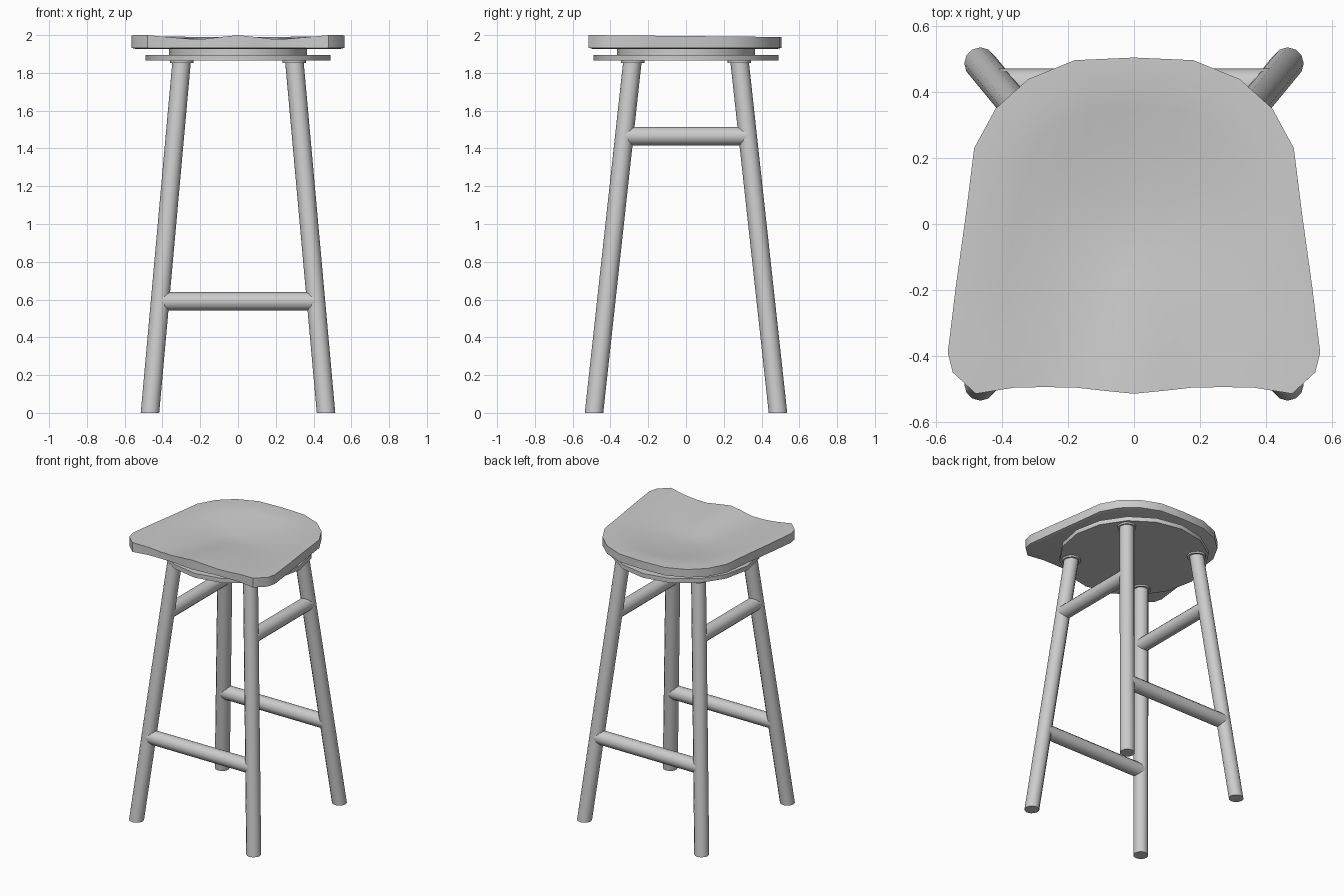
import bpy, bmesh, math
from mathutils import Vector

if "Cube" in bpy.data.objects:
    bpy.data.objects.remove(bpy.data.objects["Cube"])


def finish(bm, name, mirror=(), angle=35):
    bmesh.ops.recalc_face_normals(bm, faces=bm.faces)
    me = bpy.data.meshes.new(name)
    bm.to_mesh(me)
    bm.free()
    ob = bpy.data.objects.new(name, me)
    bpy.context.collection.objects.link(ob)
    if mirror:
        mod = ob.modifiers.new("mirror", 'MIRROR')
        mod.use_axis = ['x' in mirror, 'y' in mirror, False]
        mod.use_mirror_merge = False
    bpy.ops.object.select_all(action='DESELECT')
    ob.select_set(True)
    bpy.context.view_layer.objects.active = ob
    bpy.ops.object.shade_smooth_by_angle(angle=math.radians(angle))
    return ob


def rod(name, a, b, r, cut_axis, sides=12, mirror=()):
    """Round rod from a to b with both ends cut square to cut_axis."""
    bm = bmesh.new()
    u, v = {'x': ((0, 1, 0), (0, 0, 1)), 'y': ((1, 0, 0), (0, 0, 1)),
            'z': ((1, 0, 0), (0, 1, 0))}[cut_axis]
    angles = [2 * math.pi * i / sides for i in range(sides)]
    rings = [[bm.verts.new(Vector(p) + r * (math.cos(t) * Vector(u) + math.sin(t) * Vector(v)))
              for t in angles] for p in (a, b)]
    for i in range(sides):
        j = (i + 1) % sides
        bm.faces.new((rings[0][i], rings[0][j], rings[1][j], rings[1][i]))
    for ring in rings:
        bm.faces.new(ring)
    return finish(bm, name, mirror)


def seat_height(x, y):
    """Level rim around the back and sides, scooped inside, raised front middle."""
    r2 = (x / 0.455) ** 2 + (max(0, y + 0.1) / 0.53) ** 2
    front = min(1, max(0, -y / 0.5))
    scoop = max(0, 1 - r2) * (0.05 - 0.02 * front)
    ridge = 1 - front ** 1.5 * math.exp(-(x / 0.14) ** 2)
    return 2.0 - 0.01 * (y + 0.5) - scoop * ridge


# seat: half outline mirrored, then shrinking rings dished by seat_height
half = [(0.09, -0.506), (0.18, -0.496), (0.27, -0.495), (0.36, -0.496), (0.48, -0.515),
        (0.55, -0.45), (0.565, -0.39), (0.54, -0.185), (0.51, 0.03), (0.485, 0.23),
        (0.42, 0.35), (0.32, 0.44), (0.18, 0.497)]
outline = [(0, -0.515)] + half + [(0, 0.505)] + [(-x, y) for x, y in reversed(half)]
bm = bmesh.new()
n = len(outline)


def ring(t, z=None):
    return [bm.verts.new((x * t, y * t, seat_height(x * t, y * t) if z is None else z))
            for x, y in outline]


rings = [ring(0.96, 1.927), ring(1.0, 1.933)] + [ring(t) for t in (1, 0.85, 0.7, 0.52, 0.34, 0.16)]
for low, high in zip(rings, rings[1:]):
    for i in range(n):
        j = (i + 1) % n
        bm.faces.new((low[i], low[j], high[j], high[i]))
bm.faces.new(rings[0])
centre = bm.verts.new((0, 0, seat_height(0, 0)))
for i in range(n):
    bm.faces.new((rings[-1][i], rings[-1][(i + 1) % n], centre))
finish(bm, "seat")

# round spacer and mounting plate under the seat
rod("seat_spacer", (0, 0, 1.893), (0, 0, 1.928), 0.365, 'z', 16)
rod("mounting_plate", (0, 0, 1.865), (0, 0, 1.896), 0.49, 'z', 16)

# four splayed legs with collars
top, foot = Vector((0.298, 0.283, 1.866)), Vector((0.466, 0.487, 0))
rod("leg", foot, top, 0.049, 'z', mirror='xy')
rod("leg_collar", top - Vector((0, 0, 0.013)), top, 0.062, 'z', mirror='xy')

# low bars at front and back, high bars at both sides
p = foot.lerp(top, 0.59 / top.z)
rod("low_stretcher", (-p.x, p.y, p.z), p, 0.049, 'x', mirror='y')
p = foot.lerp(top, 1.465 / top.z)
rod("high_stretcher", (p.x, -p.y, p.z), p, 0.049, 'y', mirror='x')
